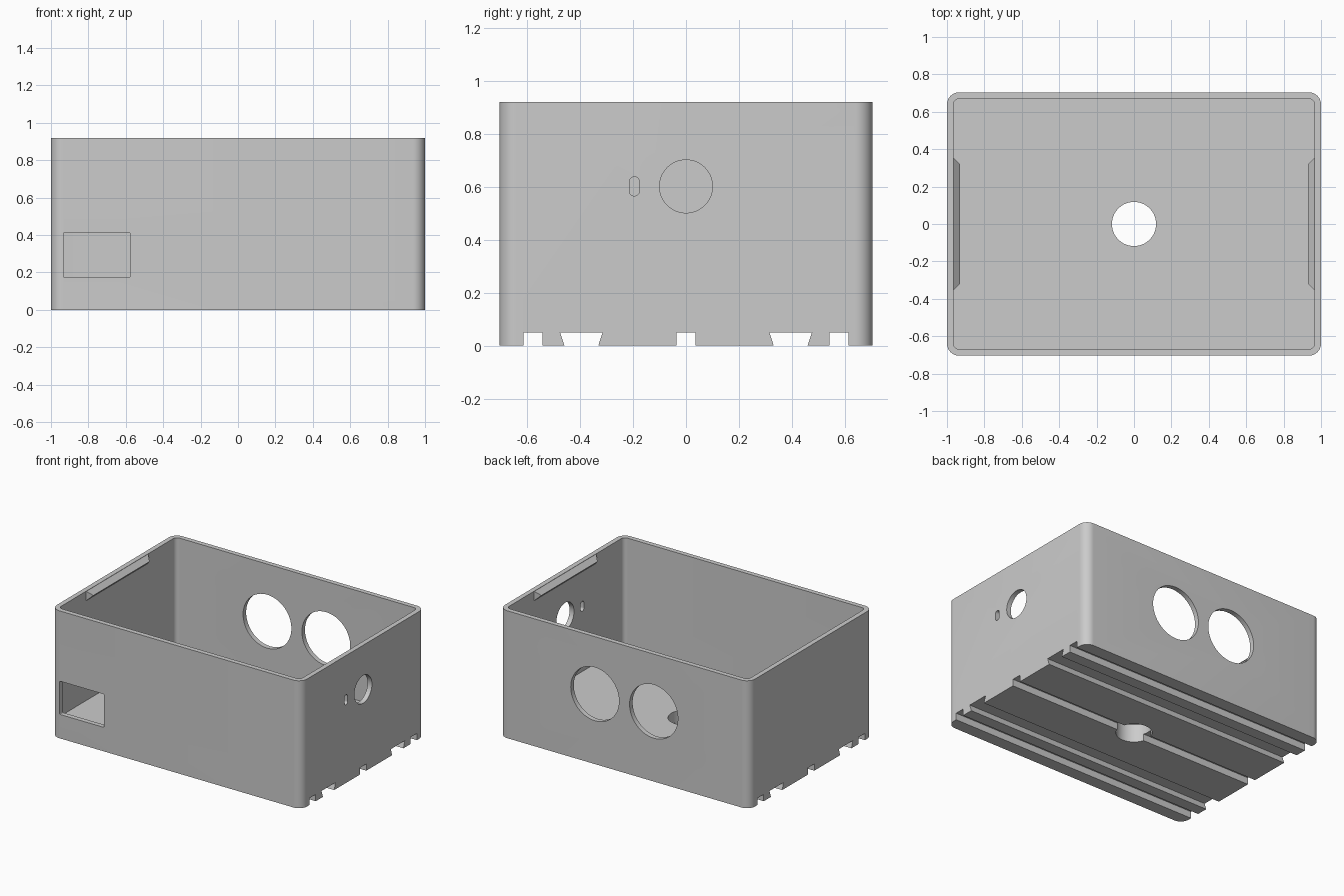
import bpy, bmesh, math

if "Cube" in bpy.data.objects:
    bpy.data.objects.remove(bpy.data.objects["Cube"], do_unlink=True)

W, D, H = 1.0, 0.704, 0.92       # half width, half depth, height
WALL, FLOOR = 0.035, 0.13

grey = bpy.data.materials.new("plain grey")
grey.use_nodes = True
colour = (0.6, 0.6, 0.6, 1)
grey.diffuse_color = colour
grey.node_tree.nodes["Principled BSDF"].inputs["Base Color"].default_value = colour

# Axis maps: profile (u, v) and extrusion length w to x, y, z
AXES = {
    "x": lambda u, v, w: (w, u, v),
    "y": lambda u, v, w: (u, w, v),
    "z": lambda u, v, w: (u, v, w),
}


def prism(name, profile, axis, start, end):
    """Extrude a closed 2D profile along one axis."""
    bm = bmesh.new()
    place = AXES[axis]
    a = [bm.verts.new(place(u, v, start)) for u, v in profile]
    b = [bm.verts.new(place(u, v, end)) for u, v in profile]
    bm.faces.new(a)
    bm.faces.new(b)
    for i in range(len(a)):
        j = (i + 1) % len(a)
        bm.faces.new((a[i], a[j], b[j], b[i]))
    bmesh.ops.recalc_face_normals(bm, faces=bm.faces)
    mesh = bpy.data.meshes.new(name)
    bm.to_mesh(mesh)
    bm.free()
    mesh.materials.append(grey)
    obj = bpy.data.objects.new(name, mesh)
    bpy.context.collection.objects.link(obj)
    return obj


def rounded(cu, cv, hu, hv, r, steps=10):
    """Rounded rectangle; a circle when r equals both half sizes."""
    pts = []
    for q, (su, sv) in enumerate([(1, 1), (-1, 1), (-1, -1), (1, -1)]):
        for i in range(steps + 1):
            t = (q + i / steps) * math.pi / 2
            p = (cu + su * (hu - r) + r * math.cos(t),
                 cv + sv * (hv - r) + r * math.sin(t))
            if not pts or math.dist(p, pts[-1]) > 1e-5:
                pts.append(p)
    if math.dist(pts[0], pts[-1]) < 1e-5:
        pts.pop()
    return pts


def circle(cu, cv, r):
    return rounded(cu, cv, r, r, r, 16)


def groove(cy, bottom, top):
    """Groove section open at the base, straight or dovetailed."""
    depth, below = 0.049, 0.02
    flare = (top - bottom) / depth * below
    return [(cy - bottom + flare, -below), (cy + bottom - flare, -below),
            (cy + top, depth), (cy - top, depth)]


# Box shell
box = prism("box_shell", rounded(0, 0, W, D, 0.065), "z", 0, H)

cutters = [
    prism("cavity", rounded(0, 0, W - WALL, D - WALL, 0.03), "z", FLOOR, H + 0.1),
    prism("floor_hole", circle(0, 0, 0.118), "z", -0.1, 0.2),
    prism("side_hole", circle(0, 0.601, 0.1), "x", 0.9, 1.1),
    prism("side_slot", rounded(-0.195, 0.601, 0.019, 0.036, 0.019), "x", 0.9, 1.1),
    prism("front_window", rounded(-0.755, 0.293, 0.178, 0.12, 0.006, 3), "y", -0.8, -0.6),
]
for x in (-0.235, 0.235):
    cutters.append(prism("back_hole", circle(x, 0.506, 0.193), "y", 0.6, 0.8))
for y in (-0.577, 0, 0.577):
    cutters.append(prism("straight_groove", groove(y, 0.036, 0.036), "x", -1.1, 1.1))
for y in (-0.395, 0.395):
    cutters.append(prism("dovetail_groove", groove(y, 0.064, 0.08), "x", -1.1, 1.1))

# Cut every opening out of the shell
bpy.context.view_layer.objects.active = box
for cutter in cutters:
    mod = box.modifiers.new(cutter.name, "BOOLEAN")
    mod.operation, mod.solver, mod.object = "DIFFERENCE", "EXACT", cutter
    bpy.ops.object.modifier_apply(modifier=mod.name)
    bpy.data.objects.remove(cutter, do_unlink=True)

# Lid catches: wedge ribs with slanted ends on the two short walls
for name, side in (("left_catch", 1), ("right_catch", -1)):
    wall, tip = side * (W - WALL + 0.001), side * (W - WALL - 0.034)
    rib = prism(name, [(wall, 0.919), (tip, 0.885), (wall, 0.85)], "y", -0.355, 0.355)
    for v in rib.data.vertices:
        if abs(v.co.x - tip) < 1e-4:
            v.co.y *= 0.32 / 0.355

# Smooth the rounded corners and holes, keep edges sharp
bpy.ops.object.select_all(action="DESELECT")
box.select_set(True)
bpy.ops.object.shade_smooth_by_angle(angle=math.radians(30))
